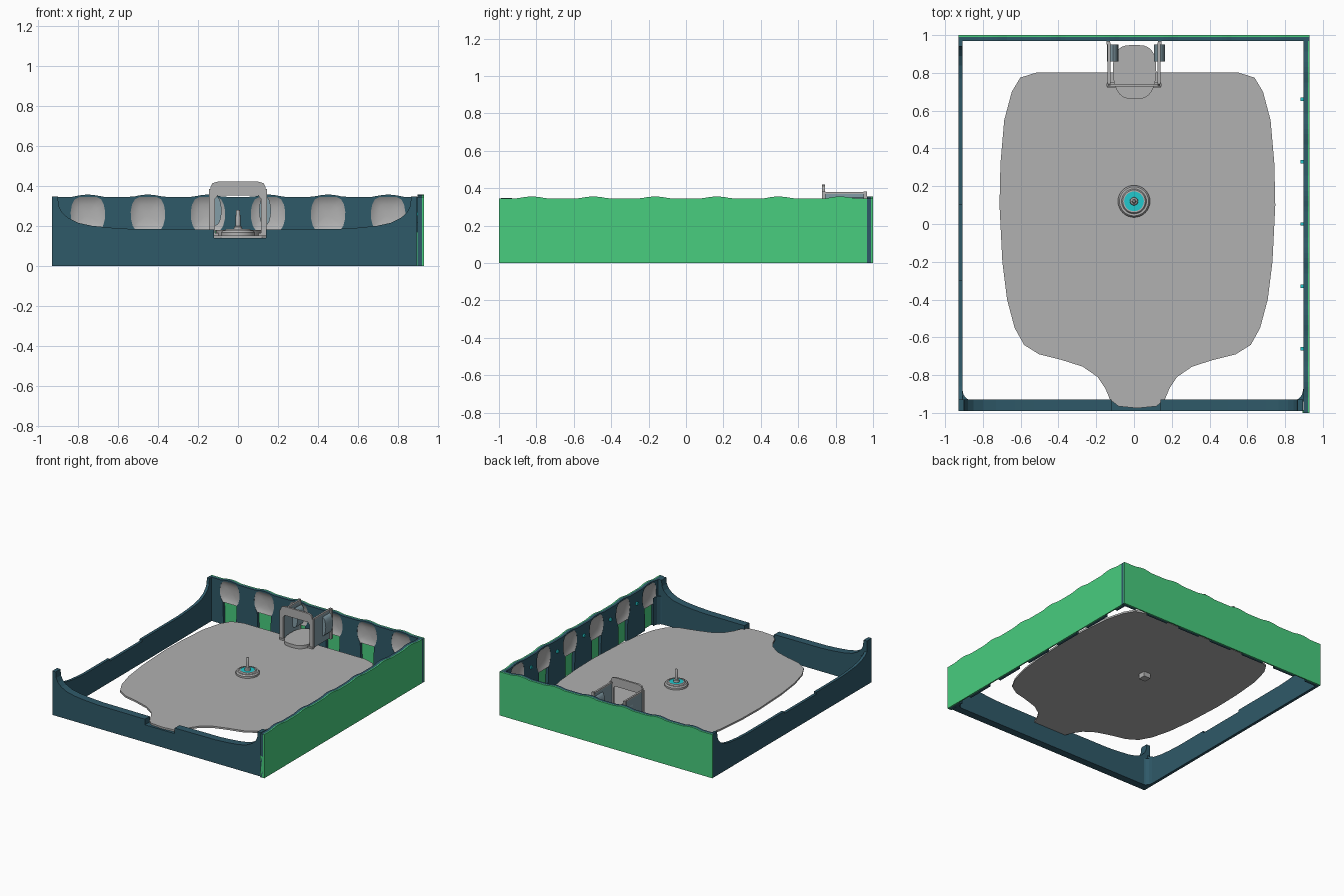
import bpy, bmesh, math

if "Cube" in bpy.data.objects:
    bpy.data.objects.remove(bpy.data.objects["Cube"])

def mat(name, r, g, b):
    m = bpy.data.materials.new(name)
    m.diffuse_color = (r, g, b, 1)
    m.use_nodes = True
    m.node_tree.nodes["Principled BSDF"].inputs["Base Color"].default_value = m.diffuse_color
    return m

TEAL = mat("dark teal", 0.028, 0.10, 0.14)
GREEN = mat("green", 0.065, 0.61, 0.21)
GREY = mat("grey", 0.44, 0.44, 0.44)
CYAN = mat("cyan", 0.016, 0.58, 0.61)
BLUE = mat("blue grey", 0.23, 0.34, 0.39)

def finish(name, bm, m, smooth=False):
    bmesh.ops.recalc_face_normals(bm, faces=bm.faces)
    me = bpy.data.meshes.new(name)
    bm.to_mesh(me)
    bm.free()
    me.materials.append(m)
    ob = bpy.data.objects.new(name, me)
    bpy.context.collection.objects.link(ob)
    if smooth:
        bpy.context.view_layer.objects.active = ob
        ob.select_set(True)
        bpy.ops.object.shade_smooth_by_angle(angle=math.radians(35))
        ob.select_set(False)
    return ob

def place(axis, u, v, d):
    """Profile point (u, v) at depth d along the named axis."""
    return {"x": (d, u, v), "y": (u, d, v), "z": (u, v, d)}[axis]

def prism(name, pts, axis, d0, d1, m, smooth=False):
    bm = bmesh.new()
    f = bm.faces.new([bm.verts.new(place(axis, u, v, d0)) for u, v in pts])
    r = bmesh.ops.extrude_face_region(bm, geom=[f])
    vec = place(axis, 0, 0, d1 - d0)
    bmesh.ops.translate(bm, vec=vec, verts=[g for g in r["geom"] if isinstance(g, bmesh.types.BMVert)])
    return finish(name, bm, m, smooth)

def box(name, x0, x1, y0, y1, z0, z1, m):
    return prism(name, [(x0, y0), (x1, y0), (x1, y1), (x0, y1)], "z", z0, z1, m)

def lathe(name, prof, c, m, n=32):
    bm = bmesh.new()
    vs = [bm.verts.new((c[0] + r, c[1], z)) for r, z in prof]
    es = [bm.edges.new(p) for p in zip(vs, vs[1:])]
    bmesh.ops.spin(bm, geom=vs + es, cent=(c[0], c[1], 0), axis=(0, 0, 1), angle=2 * math.pi, steps=n)
    bmesh.ops.remove_doubles(bm, verts=bm.verts, dist=1e-5)
    return finish(name, bm, m, True)

# --- tall back and right walls: green shell, slotted teal lining, grey niches
def niche(c):
    """Barrel-shaped niche outline, from bottom left over the top to bottom right."""
    half = [(0.060, 0.175), (0.076, 0.20), (0.085, 0.235), (0.086, 0.27),
            (0.080, 0.305), (0.066, 0.332), (0.042, 0.344)]
    return [(c - u, z) for u, z in half] + [(c + u, z) for u, z in reversed(half)]

def wavy_top(a, b, step, n=72):
    pts = []
    for i in range(n + 1):
        u = a + (b - a) * i / n
        w = max(0, math.cos(2 * math.pi * (u / step - 0.5)))
        pts.append((u, 0.345 + 0.011 * w))
    return pts

def tall_wall(name, axis, a, b, step, outer, inner):
    centres = [step * (i - 2.5) for i in range(6)]
    mid = outer - 0.010 * (1 if outer > inner else -1)
    top = wavy_top(a, b, step)
    prism(name + "_shell", [(b, 0), (a, 0)] + top, axis, mid, outer, GREEN)
    lower = [(a, 0)]
    for c in centres:
        lower += [(c - 0.055, 0)] + niche(c) + [(c + 0.055, 0)]
    lower.append((b, 0))
    prism(name + "_lining", lower + top[::-1], axis, inner, mid, TEAL)
    for i, c in enumerate(centres):
        # hollow dish made of shrinking rings
        bm = bmesh.new()
        rings = []
        for s, d in ((1, 0.0), (0.85, 0.45), (0.55, 0.85), (0.2, 1.0)):
            rings.append([bm.verts.new(place(axis, c + (u - c) * s, 0.26 + (z - 0.26) * s,
                          inner + 0.001 + d * (mid - inner - 0.003))) for u, z in niche(c)])
        for r0, r1 in zip(rings, rings[1:]):
            for k in range(len(r0)):
                j = (k + 1) % len(r0)
                bm.faces.new((r0[k], r0[j], r1[j], r1[k]))
        bm.faces.new(rings[-1])
        finish(f"{name}_niche_{i}", bm, GREY, True)

tall_wall("back_wall", "y", -0.93, 0.93, 0.30, 1.0, 0.968)
tall_wall("right_wall", "x", -1.0, 0.968, 0.33, 0.93, 0.897)
box("right_wall_end", 0.893, 0.93, -1.0, -0.985, 0, 0.17, GREEN)

# small lamps between the right wall niches
for i in range(5):
    y = 0.33 * (i - 2)
    box(f"wall_lamp_{i}", 0.881, 0.90, y - 0.009, y + 0.009, 0.25, 0.27, CYAN)

# --- low front and left walls, sweeping up at the corners
def sweep(post, inward):
    """Rising corner curve from the wall end towards the middle."""
    offs = [(0.0, 0.347), (0.030, 0.347), (0.034, 0.30), (0.05, 0.268), (0.08, 0.24),
            (0.13, 0.215), (0.20, 0.20), (0.30, 0.19), (0.40, 0.184)]
    return [(post + inward * u, z) for u, z in offs]

front = [(-0.93, 0)] + sweep(-0.93, 1) + [(-0.12, 0.182), (-0.12, 0.138), (0.14, 0.138), (0.14, 0.182)]
front += sweep(0.895, -1)[::-1] + [(0.895, 0)]
prism("front_wall", front, "y", -0.99, -0.93, TEAL)

left = [(-0.99, 0)] + sweep(-0.99, 1) + [(-0.30, 0.184), (-0.30, 0.168), (0.10, 0.168), (0.10, 0.184)]
left += sweep(0.97, -1)[::-1] + [(0.97, 0)]
prism("left_wall", left, "x", -0.93, -0.908, TEAL)

# rounded fillets in the two front corners
for name, x, s in (("left_corner", -0.91, 1), ("right_corner", 0.897, -1)):
    prism(name, [(x, -0.94), (x + s * 0.06, -0.94), (x + s * 0.025, -0.925),
                 (x + s * 0.008, -0.905), (x, -0.87)], "z", 0, 0.22, TEAL)

# --- floor sheet with a tongue running out through the front gap
half = [(0.10, -0.965), (0.145, -0.93), (0.17, -0.87), (0.21, -0.81), (0.29, -0.755),
        (0.40, -0.72), (0.52, -0.69), (0.60, -0.64), (0.65, -0.55), (0.69, -0.40),
        (0.715, -0.20), (0.73, 0.10), (0.725, 0.32), (0.705, 0.55), (0.665, 0.70),
        (0.62, 0.775), (0.53, 0.803)]
cx = 0.018
outline = [(cx, -0.975)] + [(cx + u, v) for u, v in half] + [(cx - u, v) for u, v in reversed(half)]
prism("floor", outline, "z", 0.138, 0.152, GREY)

# --- fountain in the middle
c = (0.0, 0.12)
lathe("fountain_basin", [(0, 0.150), (0.085, 0.150), (0.085, 0.166), (0.077, 0.176),
                         (0.066, 0.176), (0.060, 0.184), (0.052, 0.184), (0.052, 0.17), (0, 0.17)], c, GREY)
lathe("fountain_water", [(0, 0.174), (0.052, 0.174), (0.052, 0.180), (0, 0.180)], c, CYAN)
lathe("fountain_pin", [(0, 0.178), (0.022, 0.18), (0.020, 0.195), (0.012, 0.20),
                       (0.011, 0.272), (0.006, 0.28), (0, 0.28)], c, GREY, 16)
box("fountain_foot", -0.03, 0.03, 0.09, 0.15, 0.10, 0.14, GREY)

# --- gate at the back: arched frame, side panels, step
hw = 0.137
frame = [(-hw, 0.15), (-hw, 0.395), (-0.128, 0.413), (-0.10, 0.421), (0.10, 0.421), (0.128, 0.413),
         (hw, 0.395), (hw, 0.15), (0.115, 0.15), (0.115, 0.335), (0.10, 0.352),
         (-0.10, 0.352), (-0.115, 0.335), (-0.115, 0.15)]
prism("gate_frame", frame, "y", 0.727, 0.742, GREY)
box("gate_sill", -0.142, 0.142, 0.722, 0.748, 0.138, 0.165, GREY)
for name, s in (("left", -1), ("right", 1)):
    x = s * 0.132
    box(f"gate_{name}_panel", x - 0.004, x + 0.004, 0.742, 0.96, 0.15, 0.372, BLUE)
    box(f"gate_{name}_rail", x - 0.007, x + 0.007, 0.742, 0.96, 0.370, 0.380, GREY)
    for tag, y in (("front", 0.727), ("back", 0.95)):
        box(f"gate_{name}_{tag}_post", s * 0.137 - 0.009, s * 0.137 + 0.009, y, y + 0.018, 0.142, 0.383, GREY)
    # rounded shield leaning beside each panel
    sx = -0.112 if s < 0 else 0.135
    oval = [(sx + 0.03 * math.cos(t * math.pi / 8), 0.275 + 0.075 * math.sin(t * math.pi / 8)) for t in range(16)]
    prism(f"gate_{name}_shield", oval, "y", 0.86, 0.95, BLUE, True)

step = []
for t in range(28):
    a = 2 * math.pi * t / 28
    ca, sa = math.cos(a), math.sin(a)
    step.append((0.003 + 0.115 * math.copysign(abs(ca) ** 0.6, ca) * (1 + 0.12 * min(0, sa)),
                 0.805 + 0.143 * math.copysign(abs(sa) ** 0.75, sa)))
prism("gate_step", step, "z", 0.15, 0.178, GREY, True)
